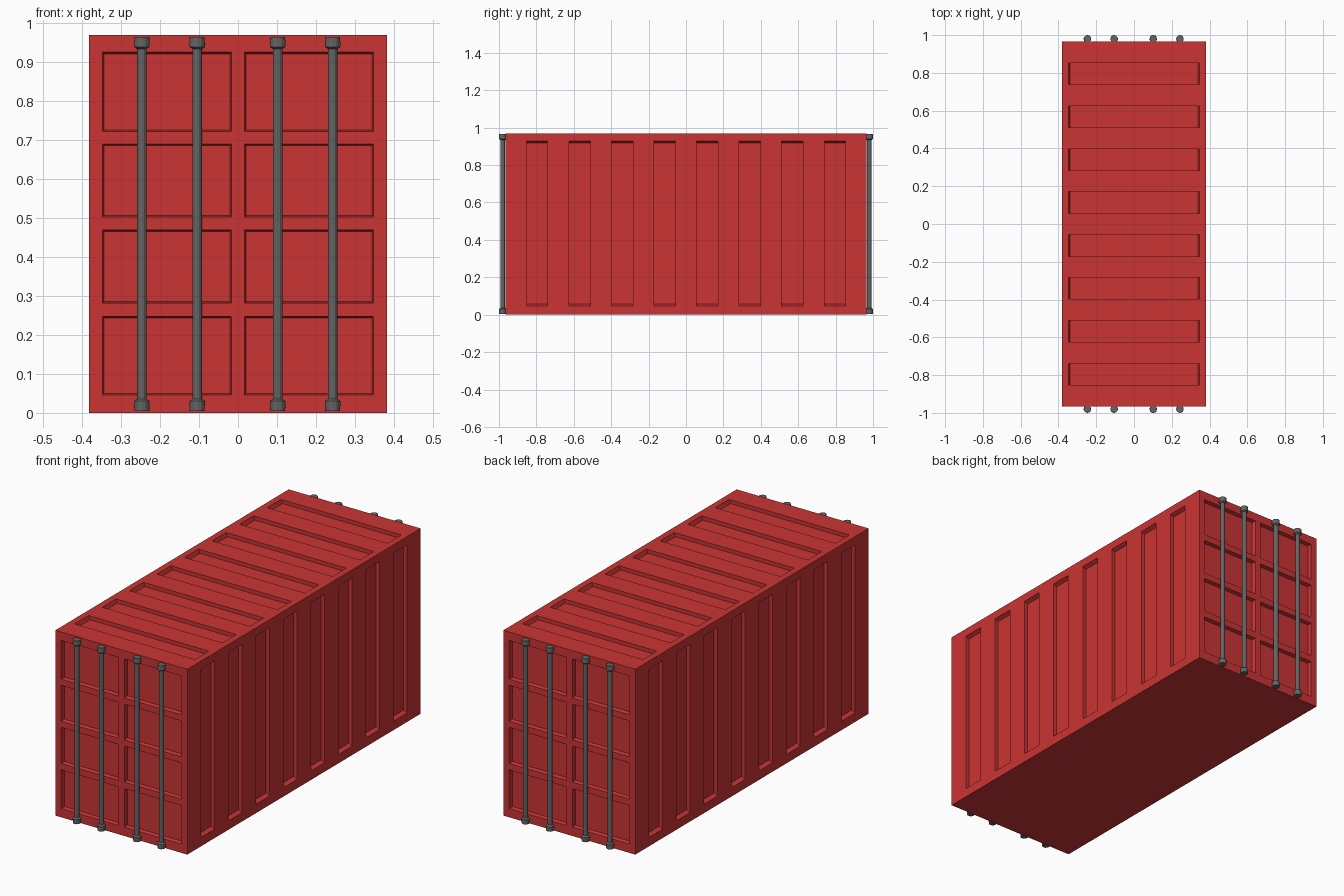
import bpy, bmesh
from mathutils import Vector

cube = bpy.data.objects.get("Cube")
if cube:
    bpy.data.objects.remove(cube, do_unlink=True)


def material(name, rgb):
    m = bpy.data.materials.new(name)
    m.use_nodes = True
    m.diffuse_color = (*rgb, 1)
    m.node_tree.nodes["Principled BSDF"].inputs["Base Color"].default_value = (*rgb, 1)
    return m


RED = material("container red", (0.60, 0.035, 0.035))
STEEL = material("dark steel", (0.13, 0.13, 0.13))
W, L, H = 0.382, 0.965, 0.97   # half width, half length, height
DEPTH = 0.02


def finish(bm, name, mat):
    mesh = bpy.data.meshes.new(name)
    bm.to_mesh(mesh)
    bm.free()
    mesh.materials.append(mat)
    obj = bpy.data.objects.new(name, mesh)
    bpy.context.collection.objects.link(obj)
    return obj


def panelled_wall(bm, origin, u, v, us, vs, taper=(0, 0)):
    """Wall in the u, v plane; every second cell both ways is pressed inwards."""
    origin, u, v = Vector(origin), Vector(u), Vector(v)
    inward = -u.cross(v)

    def at(a, b, d=0):
        return bm.verts.new(origin + u * a + v * b + inward * d)

    grid = [[at(a, b) for b in vs] for a in us]
    for i in range(len(us) - 1):
        for j in range(len(vs) - 1):
            rim = [grid[i][j], grid[i + 1][j], grid[i + 1][j + 1], grid[i][j + 1]]
            if i % 2 and j % 2:
                a0, a1 = us[i] + taper[0], us[i + 1] - taper[0]
                b0, b1 = vs[j] + taper[1], vs[j + 1] - taper[1]
                floor = [at(a, b, DEPTH) for a, b in ((a0, b0), (a1, b0), (a1, b1), (a0, b1))]
                bm.faces.new(floor)
                for k in range(4):
                    n = (k + 1) % 4
                    bm.faces.new((rim[k], rim[n], floor[n], floor[k]))
            else:
                bm.faces.new(rim)


# Panel layout along the length, across the roof and on the doors
ribs = [-L]
for i in range(8):
    c = (i - 3.5) * 0.2275
    ribs += [c - 0.057, c + 0.057]
ribs.append(L)
side_z = [0, 0.047, 0.928, H]
roof_x = [-W, -0.348, 0.348, W]
door_x = [-W, -0.348, -0.017, 0.017, 0.348, W]
door_z = [0, 0.046, 0.248, 0.282, 0.47, 0.503, 0.69, 0.723, 0.926, H]

# Container body
bm = bmesh.new()
for s in (1, -1):
    panelled_wall(bm, (s * W, 0, 0), (0, s, 0), (0, 0, 1), ribs, side_z, (0, 0.01))
    panelled_wall(bm, (0, -s * L, 0), (s, 0, 0), (0, 0, 1), door_x, door_z, (0.004, 0.004))
panelled_wall(bm, (0, 0, H), (1, 0, 0), (0, 1, 0), roof_x, ribs, (0.008, 0))
panelled_wall(bm, (0, 0, 0), (-1, 0, 0), (0, 1, 0), [-W, W], [-L, L])
bmesh.ops.remove_doubles(bm, verts=bm.verts, dist=0.0001)
finish(bm, "container_body", RED)


def locking_bar(name, x, y):
    """Upright bar with a flared collar at each end, turned from one profile."""
    profile = [(0.019, 0.005), (0.02, 0.03), (0.012, 0.036)]
    profile += [(r, H - z) for r, z in reversed(profile)]
    bm = bmesh.new()
    rings = []
    for r, z in profile:
        ring = bmesh.ops.create_circle(bm, segments=12, radius=r)["verts"]
        bmesh.ops.translate(bm, verts=ring, vec=(x, y, z))
        rings.append(ring)
    for low, high in zip(rings, rings[1:]):
        for k in range(12):
            n = (k + 1) % 12
            bm.faces.new((low[k], low[n], high[n], high[k]))
    bm.faces.new(rings[0])
    bm.faces.new(rings[-1])
    bmesh.ops.recalc_face_normals(bm, faces=bm.faces)
    finish(bm, name, STEEL)


# Locking bars on both door ends
for end, y in (("front", -0.98), ("back", 0.98)):
    for i, x in enumerate((-0.247, -0.105, 0.102, 0.243)):
        locking_bar(f"{end}_locking_bar_{i + 1}", x, y)
